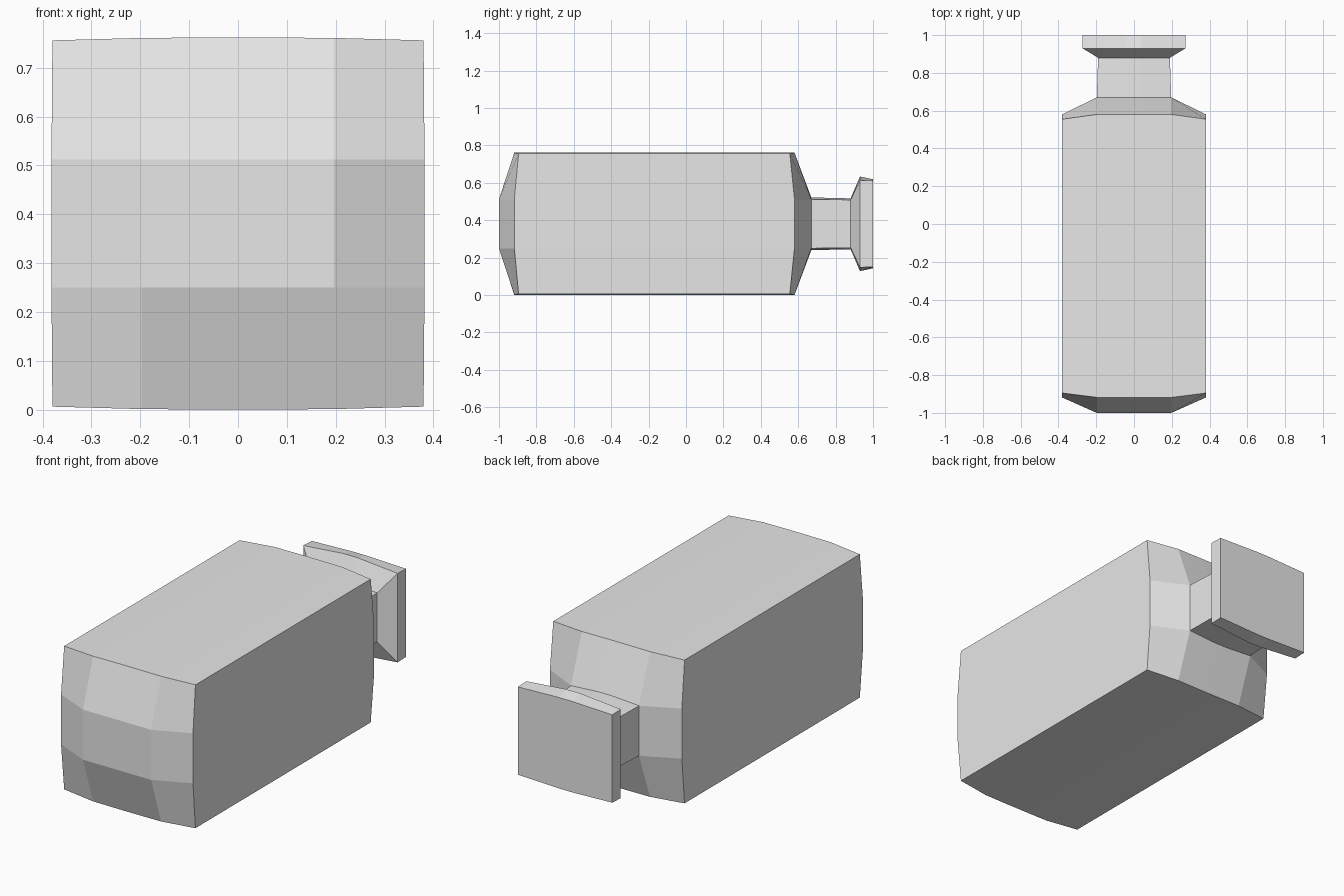
import bpy
import bmesh

default = bpy.data.objects.get("Cube")
if default:
    bpy.data.objects.remove(default, do_unlink=True)

grey = bpy.data.materials.new("light_grey")
grey.use_nodes = True
grey.diffuse_color = (0.8, 0.8, 0.8, 1)
grey.node_tree.nodes["Principled BSDF"].inputs["Base Color"].default_value = (0.8, 0.8, 0.8, 1)

MID_Z = 0.381
CREST = 0.04  # half width of the narrow flat along the middle


def finish(name, bm):
    bmesh.ops.recalc_face_normals(bm, faces=bm.faces)
    mesh = bpy.data.meshes.new(name)
    bm.to_mesh(mesh)
    bm.free()
    mesh.materials.append(grey)
    obj = bpy.data.objects.new(name, mesh)
    bpy.context.collection.objects.link(obj)
    return obj


def end_grid(bm, y_mid, y_edge, y_corner, crest_rise):
    """Domed end of the body: six columns by four rows of points."""
    grid = []
    for sx, bx in ((-1, 2), (-1, 1), (-1, 0), (1, 0), (1, 1), (1, 2)):
        column = []
        for sz, bz in ((-1, 1), (-1, 0), (1, 0), (1, 1)):
            outer_x, outer_z = bx == 2, bz == 1
            y = (y_mid, y_edge, y_corner)[outer_x + outer_z]
            x = (CREST, 0.197, 0.382)[bx]
            z = 0.38 if outer_z else 0.131
            if outer_x and outer_z:
                x, z = 0.38, 0.375
            if bx == 0:
                z += crest_rise if not outer_z else 0.001
            column.append(bm.verts.new((sx * x, y, MID_Z + sz * z)))
        grid.append(column)
    return grid


def rim(grid):
    """Outer points of a grid in order around it."""
    return ([c[0] for c in grid] + grid[-1][1:]
            + [c[-1] for c in grid[-2::-1]] + grid[0][-2:0:-1])


def bridge(bm, a, b):
    for i in range(len(a)):
        j = (i + 1) % len(a)
        bm.faces.new((a[i], a[j], b[j], b[i]))


# Body: two domed ends joined by straight walls, open where the neck starts
bm = bmesh.new()
front = end_grid(bm, -1.0, -0.918, -0.895, 0)
back = end_grid(bm, 0.67, 0.58, 0.555, 0.01)
for grid, has_neck in ((front, False), (back, True)):
    for i in range(5):
        for j in range(3):
            if has_neck and j == 1 and 0 < i < 4:
                continue
            bm.faces.new((grid[i][j], grid[i + 1][j], grid[i + 1][j + 1], grid[i][j + 1]))
bridge(bm, rim(front), rim(back))
finish("body", bm)


def loft(name, sections, cap=False):
    """Slightly crowned tube through (y, half width, corner height, crest height)."""
    bm = bmesh.new()
    rings = []
    for y, w, corner, crest in sections:
        half = [(-w, -corner), (-CREST, -crest), (CREST, -crest), (w, -corner)]
        points = half + [(-x, -z) for x, z in half]
        rings.append([bm.verts.new((x, y, MID_Z + z)) for x, z in points])
    for a, b in zip(rings, rings[1:]):
        bridge(bm, a, b)
    if cap:
        r = rings[-1]
        for i in range(3):
            bm.faces.new((r[i], r[i + 1], r[6 - i], r[7 - i]))
    finish(name, bm)


# Neck and the flared end plate
loft("neck", [(0.67, 0.197, 0.131, 0.141), (0.88, 0.19, 0.128, 0.136)])
loft("end_plate", [(0.88, 0.19, 0.128, 0.136), (0.93, 0.273, 0.233, 0.253),
                   (1.0, 0.273, 0.23, 0.238)], cap=True)
